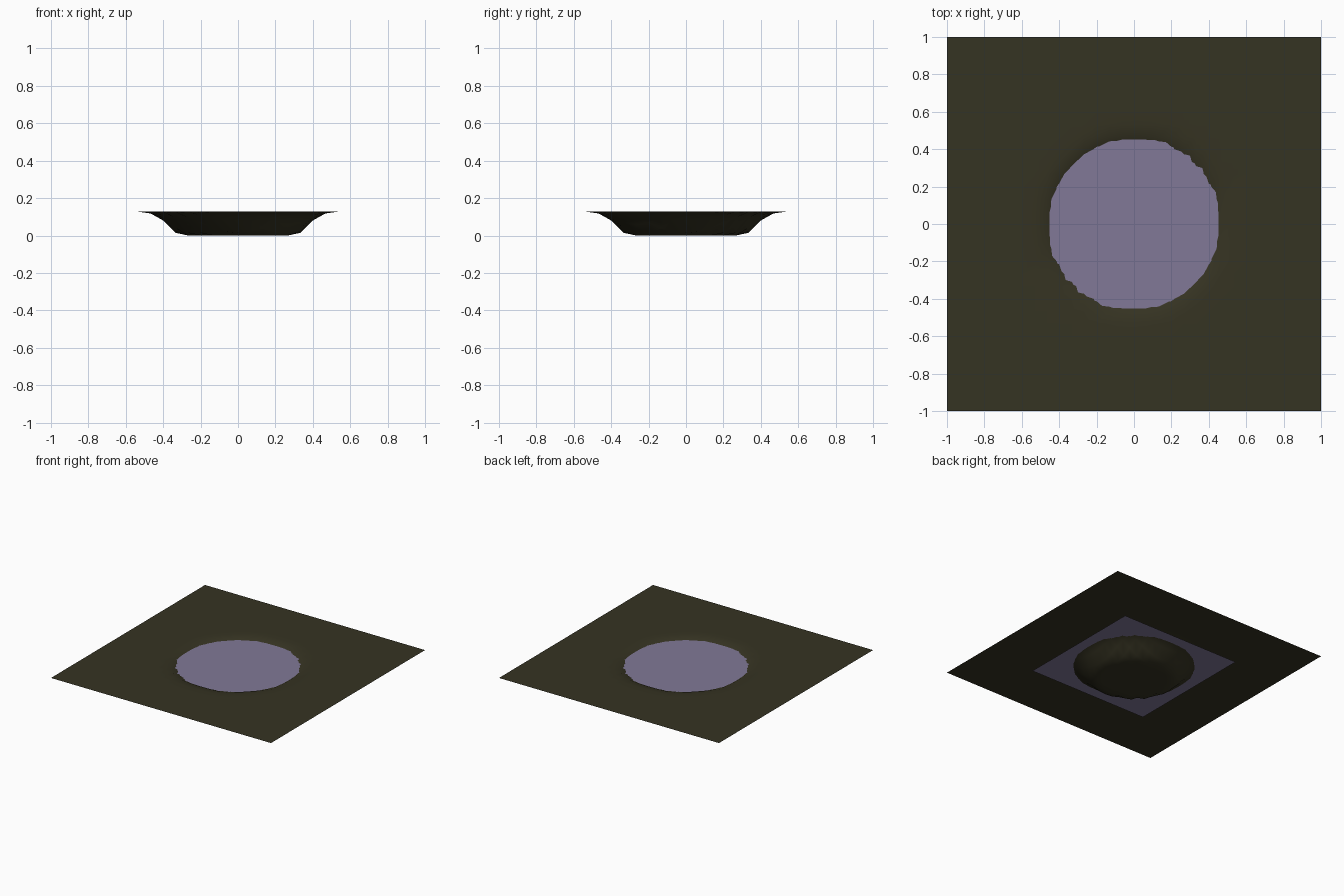
import bpy, bmesh, math

if "Cube" in bpy.data.objects:
    bpy.data.objects.remove(bpy.data.objects["Cube"])

def mat(name, rgb):
    m = bpy.data.materials.new(name)
    m.diffuse_color = (*rgb, 1)
    m.use_nodes = True
    m.node_tree.nodes["Principled BSDF"].inputs["Base Color"].default_value = m.diffuse_color
    return m

soil = mat("dark olive soil", (0.036, 0.033, 0.016))
violet = mat("dusty violet water", (0.22, 0.19, 0.31))

# Basin profile: radius, height
PROFILE = [(0.0, 0.0), (0.305, 0.0), (0.333, 0.014), (0.40, 0.08),
           (0.467, 0.118), (0.533, 0.127), (2.0, 0.127)]

def height(r):
    for (r0, z0), (r1, z1) in zip(PROFILE, PROFILE[1:]):
        if r <= r1:
            return z0 + (z1 - z0) * (r - r0) / (r1 - r0)
    return PROFILE[-1][1]

def finish(bm, name, material):
    me = bpy.data.meshes.new(name)
    bm.to_mesh(me)
    bm.free()
    me.materials.append(material)
    ob = bpy.data.objects.new(name, me)
    bpy.context.collection.objects.link(ob)
    return ob

# Ground sheet with a round basin pressed into the middle
N = 30
bm = bmesh.new()
grid = []
for i in range(N + 1):
    x = -1 + 2 * i / N
    row = []
    for j in range(N + 1):
        y = -1 + 2 * j / N
        row.append(bm.verts.new((x, y, height(math.hypot(x, y)))))
    grid.append(row)
for i in range(N):
    for j in range(N):
        a, b = grid[i][j], grid[i + 1][j]
        c, d = grid[i + 1][j + 1], grid[i][j + 1]
        bm.faces.new((a, b, c)).smooth = True
        bm.faces.new((a, c, d)).smooth = True
finish(bm, "ground", soil)

# Square water sheet lying just under the ground level
bm = bmesh.new()
S, Z = 0.543, 0.110
bm.faces.new([bm.verts.new((x, y, Z)) for x, y in ((-S, -S), (S, -S), (S, S), (-S, S))])
finish(bm, "water", violet)
